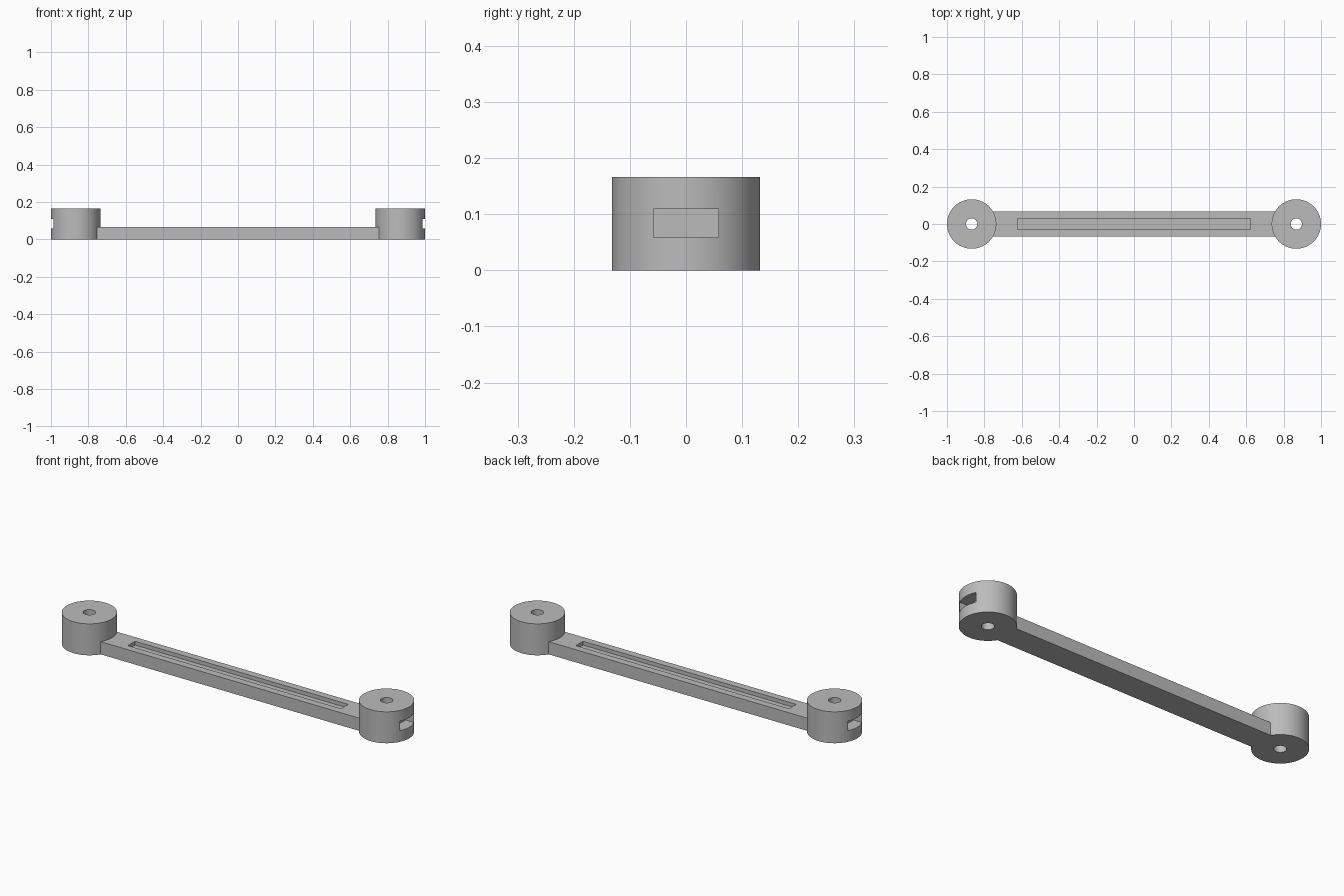
import bpy, math

cube = bpy.data.objects.get("Cube")
if cube:
    bpy.data.objects.remove(cube, do_unlink=True)

# Main sizes
BOSS_X, BOSS_R, BOSS_H = 0.868, 0.132, 0.166
BAR_W, BAR_H = 0.136, 0.067
HOLE_R = 0.03

grey = bpy.data.materials.new("plain grey")
grey.use_nodes = True
colour = (0.5, 0.5, 0.5, 1)
grey.diffuse_color = colour
grey.node_tree.nodes["Principled BSDF"].inputs["Base Color"].default_value = colour


def box(name, lo, hi):
    centre = [(a + b) / 2 for a, b in zip(lo, hi)]
    bpy.ops.mesh.primitive_cube_add(size=1, location=centre)
    ob = bpy.context.object
    ob.name = name
    ob.scale = [b - a for a, b in zip(lo, hi)]
    bpy.ops.object.transform_apply(location=True, rotation=False, scale=True)
    ob.data.materials.append(grey)
    return ob


def cylinder(name, x, radius, z0, z1, sides):
    bpy.ops.mesh.primitive_cylinder_add(vertices=sides, radius=radius,
                                        depth=z1 - z0, location=(x, 0, (z0 + z1) / 2))
    ob = bpy.context.object
    ob.name = name
    bpy.ops.object.transform_apply(location=True, rotation=False, scale=True)
    ob.data.materials.append(grey)
    return ob


def combine(target, other, operation):
    mod = target.modifiers.new(operation.lower(), 'BOOLEAN')
    mod.operation = operation
    mod.solver = 'EXACT'
    mod.object = other
    bpy.context.view_layer.objects.active = target
    bpy.ops.object.modifier_apply(modifier=mod.name)
    bpy.data.objects.remove(other, do_unlink=True)


# Flat bar with a shallow groove along its top
arm = box("link_arm", (-BOSS_X, -BAR_W / 2, 0), (BOSS_X, BAR_W / 2, BAR_H))
groove = box("groove_cutter", (-0.622, -0.03, BAR_H - 0.02), (0.622, 0.03, BAR_H + 0.1))
combine(arm, groove, 'DIFFERENCE')

for side in (-1, 1):
    # Round boss at the end of the bar
    x = side * BOSS_X
    combine(arm, cylinder("end_boss", x, BOSS_R, 0, BOSS_H, 96), 'UNION')
    # Pin hole through the boss
    combine(arm, cylinder("hole_cutter", x, HOLE_R, -0.1, BOSS_H + 0.1, 48), 'DIFFERENCE')
    # Rectangular slot in the outer end
    inner, outer = sorted((side * 0.938, side * 1.1))
    combine(arm, box("slot_cutter", (inner, -0.058, 0.058), (outer, 0.058, 0.109)), 'DIFFERENCE')

# Smooth round walls, sharp edges
bpy.ops.object.select_all(action='DESELECT')
arm.select_set(True)
bpy.context.view_layer.objects.active = arm
bpy.ops.object.shade_smooth_by_angle(angle=math.radians(30))
